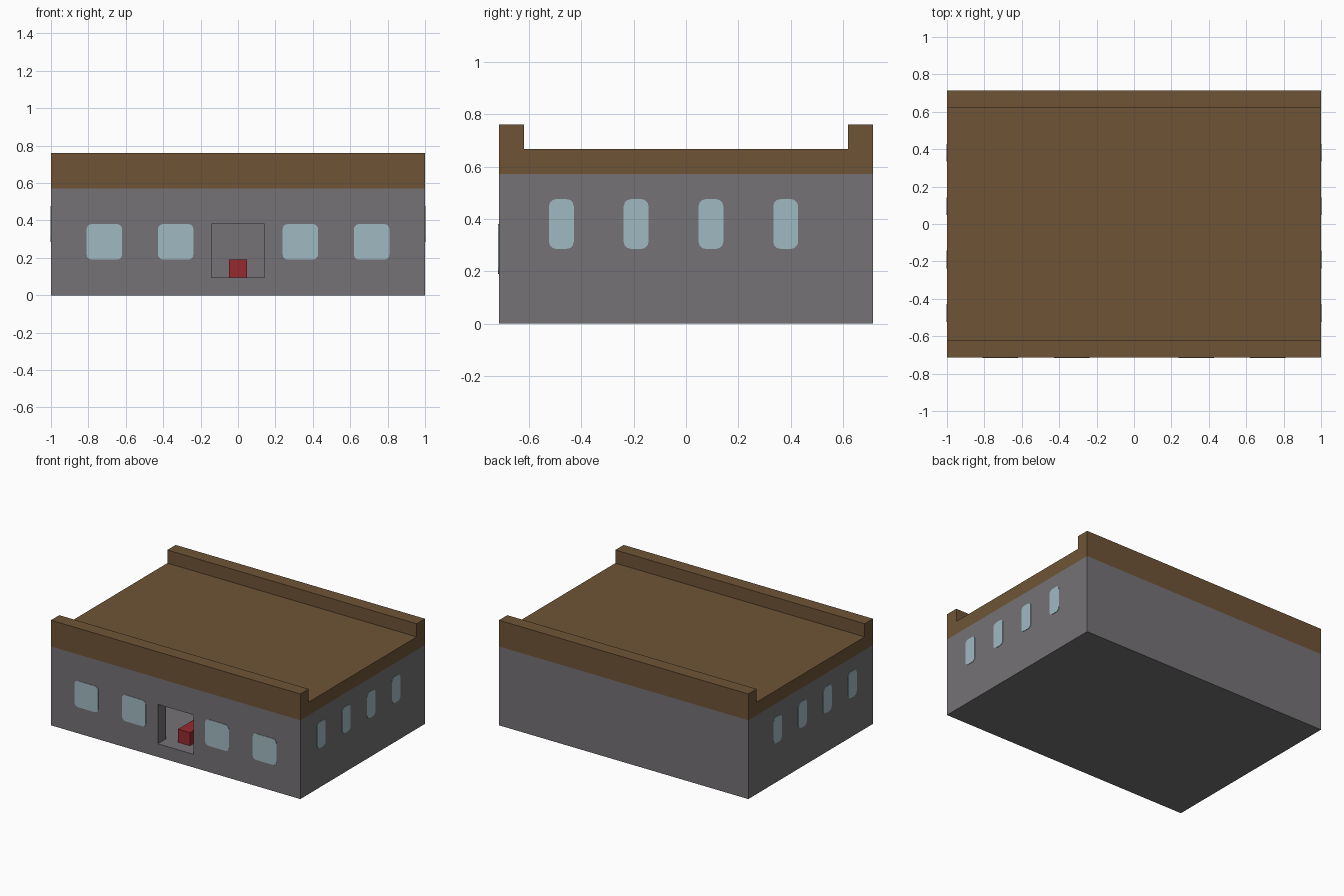
import bpy
import bmesh
from math import cos, sin, pi
from mathutils import Matrix, Vector

cube = bpy.data.objects.get("Cube")
if cube:
    bpy.data.objects.remove(cube, do_unlink=True)

U = 2 / 21                        # one block of the building grid
HX, HY = 10.5 * U, 7.5 * U        # half width and half depth


def linear(c):
    c /= 255
    return c / 12.92 if c <= 0.04045 else ((c + 0.055) / 1.055) ** 2.4


def material(name, *rgb):
    colour = (*[linear(c) for c in rgb], 1)
    mat = bpy.data.materials.new(name)
    mat.use_nodes = True
    mat.diffuse_color = colour
    mat.node_tree.nodes["Principled BSDF"].inputs["Base Color"].default_value = colour
    return mat


stone = material("grey stone", 117, 114, 117)
timber = material("brown timber", 110, 84, 54)
glass = material("pale blue glass", 160, 186, 193)
red = material("red", 150, 42, 47)


def finish(name, bm, mat):
    bmesh.ops.recalc_face_normals(bm, faces=bm.faces)
    mesh = bpy.data.meshes.new(name)
    bm.to_mesh(mesh)
    bm.free()
    mesh.materials.append(mat)
    obj = bpy.data.objects.new(name, mesh)
    bpy.context.collection.objects.link(obj)
    return obj


def box(name, low, high, mat):
    low, high = Vector(low), Vector(high)
    bm = bmesh.new()
    bmesh.ops.create_cube(bm, size=1, matrix=Matrix.Translation((low + high) / 2)
                          @ Matrix.Diagonal((*(high - low), 1)))
    return finish(name, bm, mat)


def prism(name, outline, direction, mat):
    bm = bmesh.new()
    face = bm.faces.new([bm.verts.new(p) for p in outline])
    result = bmesh.ops.extrude_face_region(bm, geom=[face])
    verts = [v for v in result["geom"] if isinstance(v, bmesh.types.BMVert)]
    bmesh.ops.translate(bm, verts=verts, vec=direction)
    return finish(name, bm, mat)


def rounded_rectangle(width, height, radius=0.028, steps=3):
    points = []
    for quarter, (sx, sy) in enumerate([(1, 1), (-1, 1), (-1, -1), (1, -1)]):
        for i in range(steps + 1):
            a = (quarter + i / steps) * pi / 2
            points.append((sx * (width / 2 - radius) + radius * cos(a),
                           sy * (height / 2 - radius) + radius * sin(a)))
    return points


# Hollow walls with a raised floor and a front doorway
walls = box("walls", (-HX, -HY, 0), (HX, HY, 6 * U), stone)
cutters = [
    box("room_cutter", (U - HX, U - HY, U), (HX - U, HY - U, 7 * U), stone),
    box("door_cutter", (-1.5 * U, -HY - U, U), (1.5 * U, 2 * U - HY, 4 * U), stone),
]
for cutter in cutters:
    cutter.hide_render = True
    mod = walls.modifiers.new(cutter.name, "BOOLEAN")
    mod.operation = "DIFFERENCE"
    mod.solver = "EXACT"
    mod.object = cutter
bpy.context.view_layer.update()
graph = bpy.context.evaluated_depsgraph_get()
cut_mesh = bpy.data.meshes.new_from_object(walls.evaluated_get(graph))
walls.modifiers.clear()
walls.data = cut_mesh
for cutter in cutters:
    bpy.data.objects.remove(cutter, do_unlink=True)

# Roof slab with a raised parapet along front and back
half = [(HY, 6), (HY, 8), (HY - U, 8), (HY - U, 7)]
profile = half + [(-y, z) for y, z in reversed(half)]
prism("roof", [(-HX, y, z * U) for y, z in profile], (2 * HX, 0, 0), timber)

# Long low bench inside the doorway
box("bench", (-U / 2, U - HY, U), (U / 2, HY - U, 2 * U), red)

# Front windows
T = 0.003
for i, x in enumerate((-7.5, -3.5, 3.5, 7.5)):
    outline = [(x * U + a, -HY, 3 * U + b) for a, b in rounded_rectangle(2 * U, 2 * U)]
    prism(f"front_window_{i + 1}", outline, (0, -T, 0), glass)

# Side windows
for side, sign in (("left", 1), ("right", -1)):
    for i, y in enumerate((-5, -2, 1, 4)):
        outline = [(sign * HX, y * U + a, 4 * U + b) for a, b in rounded_rectangle(U, 2 * U)]
        prism(f"{side}_window_{i + 1}", outline, (sign * T, 0, 0), glass)
